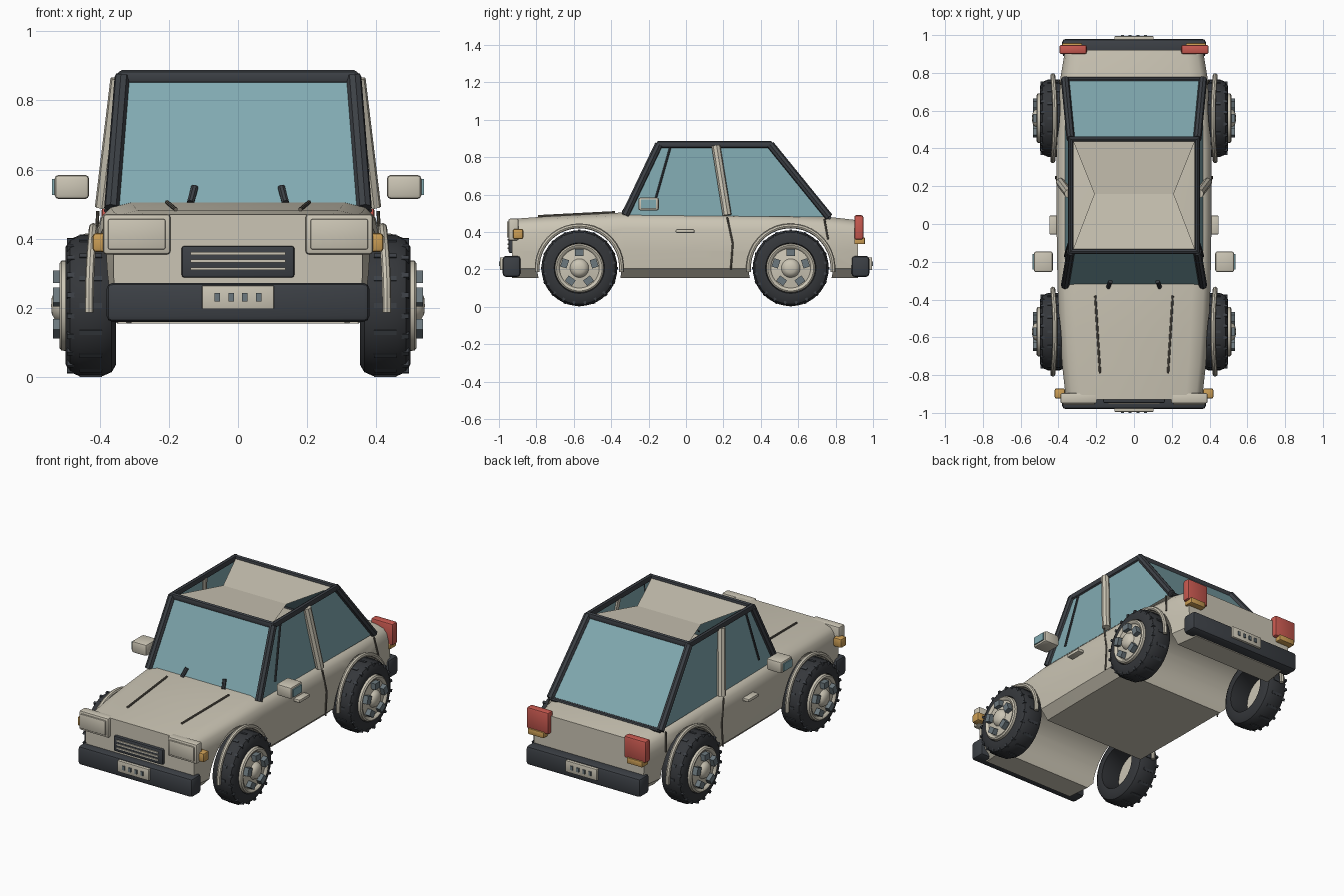
import bpy, bmesh, math
from mathutils import Vector, Matrix

if "Cube" in bpy.data.objects:
    bpy.data.objects.remove(bpy.data.objects["Cube"])


def material(name, r, g, b):
    m = bpy.data.materials.new(name)
    m.use_nodes = True
    m.diffuse_color = (r, g, b, 1)
    m.node_tree.nodes["Principled BSDF"].inputs["Base Color"].default_value = (r, g, b, 1)
    return m


CREAM = material("cream paint", 0.60, 0.56, 0.46)
DARK = material("charcoal trim", 0.045, 0.051, 0.06)
RUBBER = material("tyre rubber", 0.035, 0.038, 0.043)
GLASS = material("teal glass", 0.22, 0.40, 0.44)
RED = material("red lamp", 0.58, 0.10, 0.08)
AMBER = material("amber lamp", 0.60, 0.34, 0.09)
STEEL = material("blue grey steel", 0.15, 0.19, 0.21)
SEAM = material("seam brown", 0.14, 0.125, 0.10)


def activate(ob):
    bpy.ops.object.select_all(action='DESELECT')
    ob.select_set(True)
    bpy.context.view_layer.objects.active = ob


def finish(bm, name, mat, smooth=True, recalc=True):
    if recalc:
        bmesh.ops.recalc_face_normals(bm, faces=bm.faces[:])
    me = bpy.data.meshes.new(name)
    bm.to_mesh(me)
    bm.free()
    ob = bpy.data.objects.new(name, me)
    bpy.context.collection.objects.link(ob)
    me.materials.append(mat)
    if smooth:
        activate(ob)
        bpy.ops.object.shade_smooth_by_angle(angle=math.radians(35))
    return ob


def box(name, mat, x, y, z, bevel=0.01):
    """Rounded box from (low, high) pairs; x may be given in either order."""
    bm = bmesh.new()
    lo, hi = Vector((x[0], y[0], z[0])), Vector((x[1], y[1], z[1]))
    d = hi - lo
    size = Matrix.Diagonal((abs(d.x), d.y, d.z, 1))
    bmesh.ops.create_cube(bm, size=1, matrix=Matrix.Translation((lo + hi) / 2) @ size)
    if bevel:
        bmesh.ops.bevel(bm, geom=bm.edges[:], offset=bevel, segments=2,
                        profile=0.5, affect='EDGES')
    return finish(bm, name, mat)


def tube(name, mat, points, radius, closed=False):
    cu = bpy.data.curves.new(name, 'CURVE')
    cu.dimensions = '3D'
    cu.bevel_depth = radius
    cu.bevel_resolution = 2
    cu.use_fill_caps = True
    sp = cu.splines.new('POLY')
    sp.points.add(len(points) - 1)
    for p, co in zip(sp.points, points):
        p.co = (*co, 1)
    sp.use_cyclic_u = closed
    ob = bpy.data.objects.new(name, cu)
    bpy.context.collection.objects.link(ob)
    cu.materials.append(mat)
    activate(ob)
    bpy.ops.object.convert(target='MESH')
    bpy.ops.object.shade_smooth_by_angle(angle=math.radians(40))


def lathe(name, mat, profile, side, y, z, closed):
    """Spin (x, radius) points around an axle along x."""
    bm = bmesh.new()
    n = 40
    rings = []
    for i in range(n):
        a = math.tau * i / n
        rings.append([bm.verts.new((side * x, y + r * math.cos(a), z + r * math.sin(a)))
                      for x, r in profile])
    count = len(profile)
    for i in range(n):
        a, b = rings[i], rings[(i + 1) % n]
        for j in range(count if closed else count - 1):
            k = (j + 1) % count
            bm.faces.new((a[j], a[k], b[k], b[j]))
    bmesh.ops.remove_doubles(bm, verts=bm.verts[:], dist=1e-5)
    return finish(bm, name, mat)


def radial_blocks(name, mat, side, y, z, count, x, r, size, phase=0):
    """Ring of blocks, size = (along axle, along tread, outwards)."""
    bm = bmesh.new()
    for i in range(count):
        turn = Matrix.Rotation(math.tau * (i + phase) / count, 4, 'X')
        bmesh.ops.create_cube(bm, size=1, matrix=Matrix.Translation((side * x, y, z)) @ turn
                              @ Matrix.Translation((0, 0, r)) @ Matrix.Diagonal((*size, 1)))
    return finish(bm, name, mat, smooth=False)


AXLES = {"front": -0.57, "rear": 0.56}
HUB_Z = 0.207

# Body shell: sections along the length, then wheel arches cut through
stations = [(-0.93, 0.36, 0.475), (-0.75, 0.38, 0.488), (-0.55, 0.395, 0.498),
            (-0.33, 0.405, 0.51), (0.0, 0.41, 0.505), (0.4, 0.41, 0.5),
            (0.77, 0.39, 0.485), (0.92, 0.365, 0.468)]
bm = bmesh.new()
loops = []
for y, w, top in stations:
    half = [(0.85 * w, 0.155), (0.98 * w, 0.205), (w, 0.3), (w, top - 0.09),
            (0.97 * w, top - 0.045), (0.91 * w, top - 0.02), (0.76 * w, top - 0.005)]
    outline = half + [(-x, z) for x, z in reversed(half)]
    loops.append([bm.verts.new((x, y, z)) for x, z in outline])
for a, b in zip(loops, loops[1:]):
    for j in range(len(a)):
        k = (j + 1) % len(a)
        bm.faces.new((a[j], a[k], b[k], b[j]))
bm.faces.new(loops[0])
bm.faces.new(loops[-1])
body = finish(bm, "body_shell", CREAM, smooth=False)
for label, y in AXLES.items():
    bm = bmesh.new()
    bmesh.ops.create_cone(bm, cap_ends=True, segments=48, radius1=0.225, radius2=0.225, depth=1.2,
                          matrix=Matrix.Translation((0, y, HUB_Z)) @ Matrix.Rotation(math.pi / 2, 4, 'Y'))
    cutter = finish(bm, label + "_arch_cutter", CREAM, smooth=False)
    cutter.hide_render = True
    mod = body.modifiers.new("arch", 'BOOLEAN')
    mod.operation = 'DIFFERENCE'
    mod.solver = 'EXACT'
    mod.object = cutter
    activate(body)
    bpy.ops.object.modifier_apply(modifier=mod.name)
    bpy.data.objects.remove(cutter)
activate(body)
bpy.ops.object.shade_smooth_by_angle(angle=math.radians(35))

# Cabin glass, tube frame and pinched roof panel
base = [(-0.365, -0.325, 0.49), (0.365, -0.325, 0.49), (0.365, 0.765, 0.48), (-0.365, 0.765, 0.48)]
roof = [(-0.335, -0.145, 0.868), (0.335, -0.145, 0.868), (0.335, 0.45, 0.868), (-0.335, 0.45, 0.868)]
bm = bmesh.new()
low, high = [[bm.verts.new(p) for p in ring] for ring in (base, roof)]
for i in range(4):
    j = (i + 1) % 4
    bm.faces.new((low[i], low[j], high[j], high[i]))
finish(bm, "cabin_glass", GLASS, smooth=False, recalc=False)
tube("roof_frame", DARK, roof, 0.02, closed=True)
tube("rear_glass_sill", DARK, [base[2], base[3]], 0.012)
for i, label in enumerate(("front_right", "front_left", "rear_left", "rear_right")):
    tube(label + "_pillar", DARK, [base[i], roof[i]], 0.022)
bm = bmesh.new()
rows = [[bm.verts.new((s * x, y, z)) for s in (-1, 1)]
        for x, y, z in ((0.325, -0.14, 0.87), (0.21, 0.16, 0.845), (0.325, 0.445, 0.87))]
for a, b in zip(rows, rows[1:]):
    bm.faces.new((a[0], a[1], b[1], b[0]))
finish(bm, "roof_panel", CREAM, smooth=False, recalc=False)

# Wheels
tyre = [(0.352, 0.13), (0.352, 0.17), (0.365, 0.192), (0.39, 0.203), (0.46, 0.203),
        (0.485, 0.192), (0.498, 0.17), (0.498, 0.135), (0.47, 0.125)]
rim = [(0.47, 0), (0.47, 0.132), (0.51, 0.13), (0.516, 0.122), (0.512, 0.112), (0.503, 0.106),
       (0.512, 0.05), (0.528, 0.042), (0.538, 0.025), (0.54, 0)]
for label, y in AXLES.items():
    for s, side in ((-1, "right"), (1, "left")):
        tag = label + "_" + side
        lathe(tag + "_tyre", RUBBER, tyre, s, y, HUB_Z, True)
        lathe(tag + "_rim", CREAM, rim, s, y, HUB_Z, False)
        radial_blocks(tag + "_tread", DARK, s, y, HUB_Z, 16, 0.425, 0.2, (0.065, 0.014, 0.012))
        radial_blocks(tag + "_shoulder_tread", DARK, s, y, HUB_Z, 20, 0.482, 0.188,
                      (0.025, 0.014, 0.018), 0.5)
        radial_blocks(tag + "_rim_blocks", STEEL, s, y, HUB_Z, 5, 0.518, 0.083, (0.034, 0.046, 0.036))
        # Arch flare
        arc = [math.radians(-5 + 190 * i / 20) for i in range(21)]
        tube(tag + "_flare", CREAM, [(s * (0.418 + 0.012 * math.cos(a) ** 2),
                                      y + 0.226 * math.cos(a), HUB_Z + 0.226 * math.sin(a))
                                     for a in arc], 0.013)

# Paired parts
for s, side in ((-1, "right"), (1, "left")):
    tube(side + "_door_pillar", CREAM, [(s * 0.39, 0.22, 0.49), (s * 0.345, 0.16, 0.862)], 0.024)
    tube(side + "_vent_bar", DARK, [(s * 0.366, -0.17, 0.55), (s * 0.34, -0.085, 0.85)], 0.006)
    tube(side + "_door_seam", SEAM, [(s * 0.405, 0.22, 0.48), (s * 0.413, 0.25, 0.34),
                                     (s * 0.413, 0.24, 0.2)], 0.005)
    tube(side + "_rear_seam", SEAM, [(s * 0.385, 0.74, 0.47), (s * 0.4, 0.76, 0.36)], 0.005)
    tube(side + "_hood_seam", SEAM, [(s * 0.205, -0.38, 0.506), (s * 0.18, -0.79, 0.485)], 0.006)
    tube(side + "_wiper", DARK, [(s * 0.137, -0.335, 0.505), (s * 0.125, -0.305, 0.55)], 0.011)
    box(side + "_door_handle", CREAM, (s * 0.4, s * 0.448), (-0.055, 0.045), (0.395, 0.415), 0.006)
    box(side + "_mirror", CREAM, (s * 0.43, s * 0.53), (-0.255, -0.145), (0.515, 0.585), 0.012)
    box(side + "_mirror_glass", GLASS, (s * 0.529, s * 0.537), (-0.24, -0.16), (0.527, 0.573), 0)
    box(side + "_headlight", CREAM, (s * 0.195, s * 0.39), (-0.95, -0.895), (0.355, 0.472), 0.01)
    box(side + "_headlight_lens", CREAM, (s * 0.21, s * 0.375), (-0.958, -0.945), (0.37, 0.457), 0.004)
    box(side + "_indicator", AMBER, (s * 0.365, s * 0.42), (-0.925, -0.87), (0.362, 0.417), 0.01)
    box(side + "_tail_lamp", RED, (s * 0.25, s * 0.395), (0.9, 0.948), (0.36, 0.49), 0.01)
    box(side + "_reverse_lamp", AMBER, (s * 0.275, s * 0.38), (0.9, 0.957), (0.335, 0.37), 0.005)

# Grille
box("grille", DARK, (-0.163, 0.163), (-0.948, -0.9), (0.288, 0.38), 0.008)
for i in range(3):
    z = 0.314 + 0.022 * i
    box("grille_slat_%d" % (i + 1), CREAM, (-0.137, 0.137), (-0.954, -0.94), (z - 0.004, z + 0.004), 0)

# Bumpers with number plates
for s, label in ((-1, "front"), (1, "rear")):
    near, far = sorted((s * 0.885, s * 0.98))
    box(label + "_bumper", DARK, (-0.38, 0.38), (near, far), (0.16, 0.273), 0.018)
    near, far = sorted((s * 0.97, s * 0.994))
    box(label + "_plate", CREAM, (-0.104, 0.104), (near, far), (0.197, 0.265), 0.003)
    near, far = sorted((s * 0.99, s * 1.0))
    for i in range(4):
        x = -0.06 + 0.04 * i
        box("%s_plate_mark_%d" % (label, i + 1), STEEL, (x - 0.008, x + 0.008),
            (near, far), (0.219, 0.243), 0)
